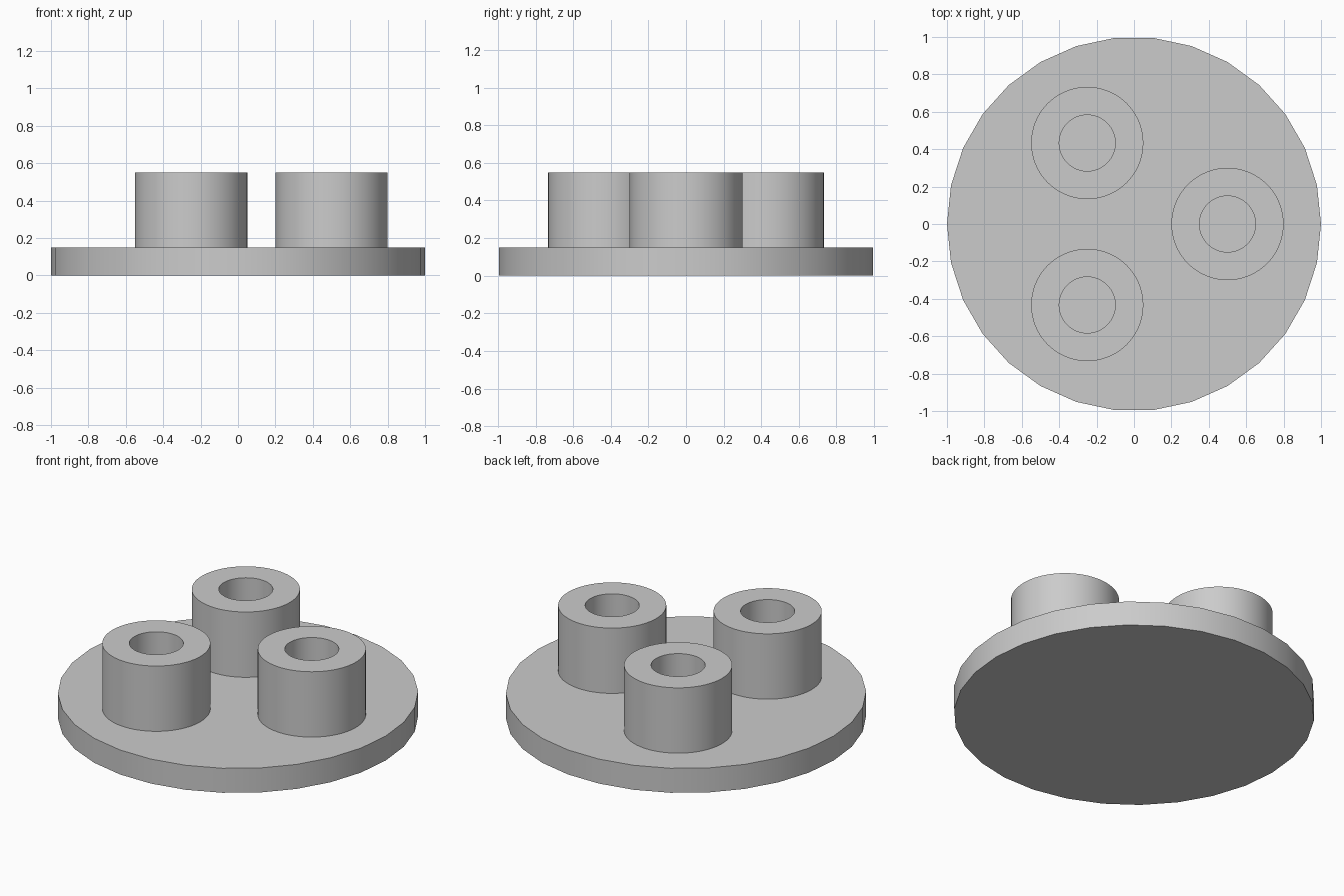
import bpy, bmesh, math

cube = bpy.data.objects.get("Cube")
if cube:
    bpy.data.objects.remove(cube, do_unlink=True)

# Single grey finish
GREY = (0.6, 0.6, 0.6, 1.0)
grey = bpy.data.materials.new("plain grey")
grey.use_nodes = True
grey.diffuse_color = GREY
grey.node_tree.nodes["Principled BSDF"].inputs["Base Color"].default_value = GREY

BASE_TOP = 0.15
POST_TOP = 0.55


def lathe(name, profile, sides, location=(0, 0, 0)):
    """Revolve a closed (radius, height) profile around the vertical axis."""
    bm = bmesh.new()
    rings = []
    for r, z in profile:
        if r == 0:
            rings.append([bm.verts.new((0, 0, z))])
            continue
        angles = [math.tau * i / sides for i in range(sides)]
        rings.append([bm.verts.new((r * math.cos(a), r * math.sin(a), z)) for a in angles])
    for low, high in zip(rings, rings[1:] + rings[:1]):
        for i in range(sides):
            j = (i + 1) % sides
            corners = [low[i % len(low)], low[j % len(low)],
                       high[j % len(high)], high[i % len(high)]]
            corners = list(dict.fromkeys(corners))
            if len(corners) > 2:
                bm.faces.new(corners)
    bmesh.ops.recalc_face_normals(bm, faces=bm.faces)
    mesh = bpy.data.meshes.new(name)
    bm.to_mesh(mesh)
    bm.free()
    mesh.materials.append(grey)
    obj = bpy.data.objects.new(name, mesh)
    obj.location = location
    bpy.context.collection.objects.link(obj)
    bpy.ops.object.select_all(action="DESELECT")
    obj.select_set(True)
    bpy.context.view_layer.objects.active = obj
    bpy.ops.object.shade_smooth_by_angle(angle=math.radians(30))
    return obj


# Round base plate
lathe("base_plate", [(0, 0), (1, 0), (1, BASE_TOP), (0, BASE_TOP)], 30)

# Three hollow posts, evenly spaced around the plate
post_profile = [(0.15, BASE_TOP), (0.3, BASE_TOP), (0.3, POST_TOP), (0.15, POST_TOP)]
for n, name in enumerate(("left_post", "back_right_post", "front_right_post")):
    angle = math.tau * n / 3
    lathe(name, post_profile, 72, (0.5 * math.cos(angle), 0.5 * math.sin(angle), 0))
